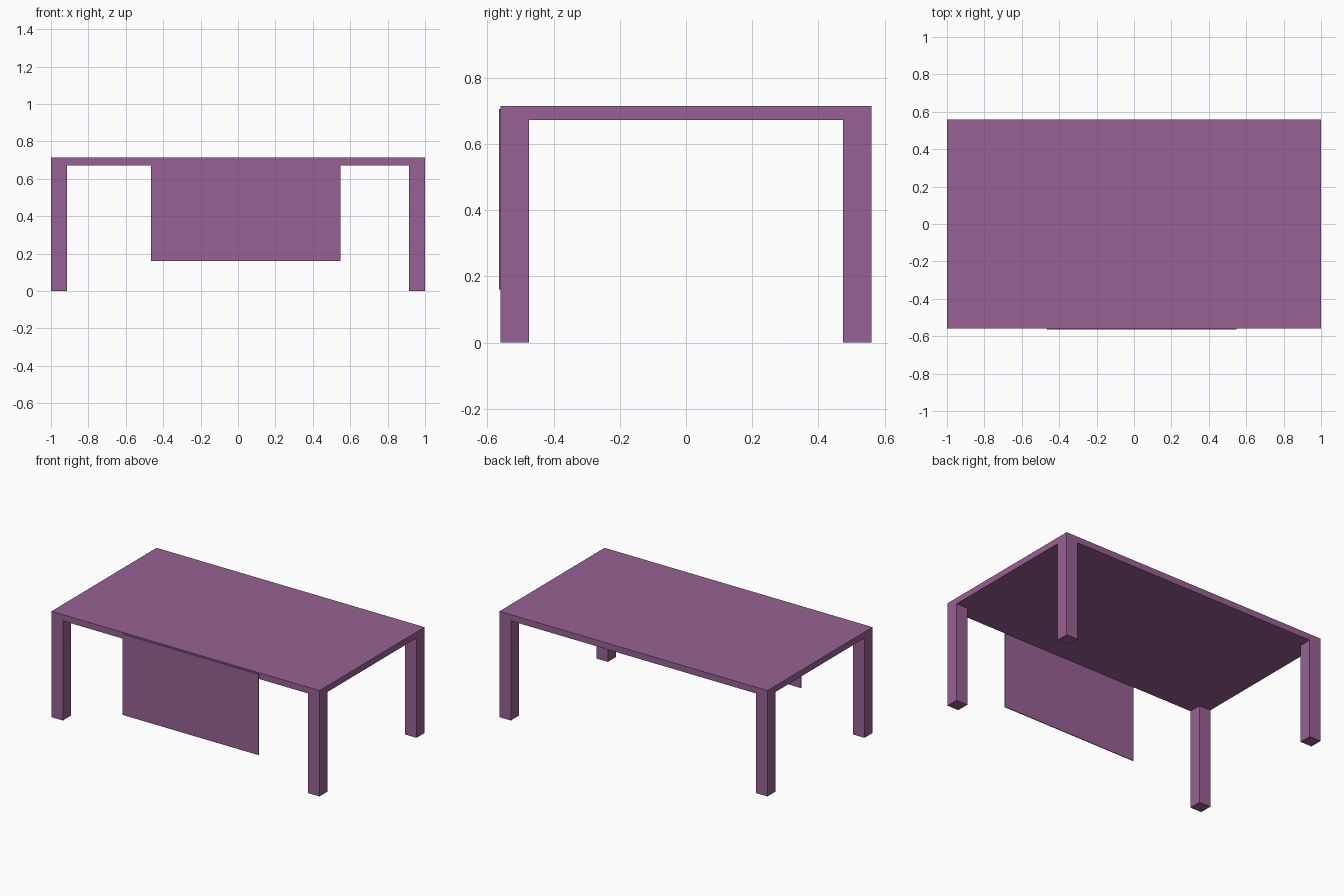
import bpy
import bmesh
from mathutils import Vector

if "Cube" in bpy.data.objects:
    bpy.data.objects.remove(bpy.data.objects["Cube"])

HALF_X, HALF_Y = 1.0, 0.56      # tabletop half extents
HEIGHT, TOP_T = 0.714, 0.042    # overall height, tabletop thickness
LEG = 0.085                     # square leg width

purple = bpy.data.materials.new("purple_paint")
purple.diffuse_color = (0.31, 0.12, 0.29, 1.0)
purple.use_nodes = True
purple.node_tree.nodes["Principled BSDF"].inputs["Base Color"].default_value = purple.diffuse_color


def box(name, lo, hi):
    """Flat-shaded box between two opposite corners."""
    lo, hi = Vector(lo), Vector(hi)
    bm = bmesh.new()
    bmesh.ops.create_cube(bm, size=1.0)
    bmesh.ops.scale(bm, vec=hi - lo, verts=bm.verts)
    bmesh.ops.translate(bm, vec=(hi - lo) / 2 + lo, verts=bm.verts)
    mesh = bpy.data.meshes.new(name)
    bm.to_mesh(mesh)
    bm.free()
    mesh.materials.append(purple)
    obj = bpy.data.objects.new(name, mesh)
    bpy.context.collection.objects.link(obj)
    return obj


# Tabletop slab
box("tabletop", (-HALF_X, -HALF_Y, HEIGHT - TOP_T), (HALF_X, HALF_Y, HEIGHT))

# Four square legs, flush with the tabletop corners
for y_name, sy in (("front", -1), ("back", 1)):
    for x_name, sx in (("left", -1), ("right", 1)):
        cx, cy = sx * (HALF_X - LEG / 2), sy * (HALF_Y - LEG / 2)
        box(f"{y_name}_{x_name}_leg",
            (cx - LEG / 2, cy - LEG / 2, 0),
            (cx + LEG / 2, cy + LEG / 2, HEIGHT - TOP_T))

# Thin modesty panel hung on the front edge, slightly off centre
box("front_panel", (-0.465, -HALF_Y - 0.005, 0.16), (0.547, -HALF_Y, 0.705))
